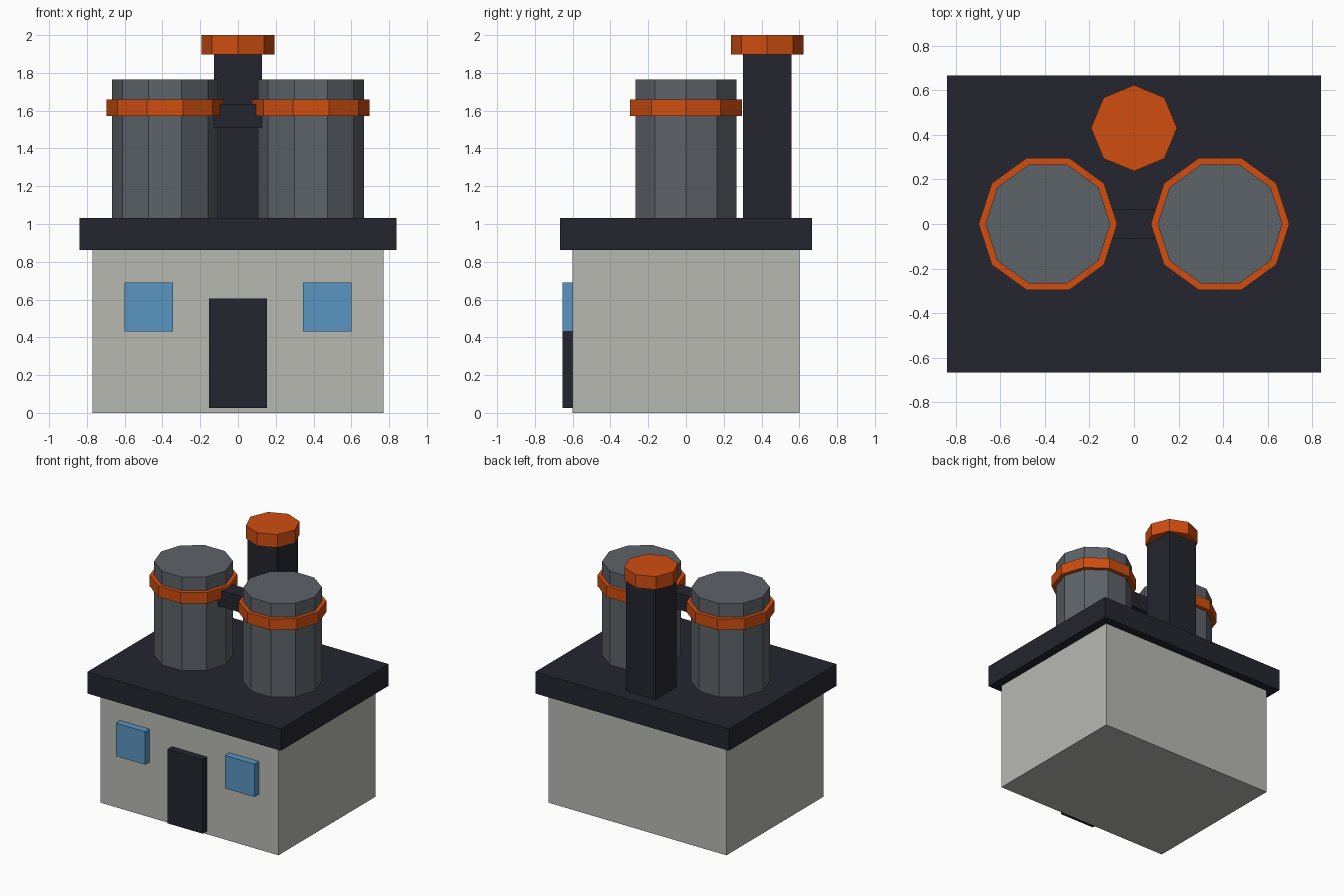
import bpy
import bmesh
import math
from mathutils import Matrix

cube = bpy.data.objects.get("Cube")
if cube:
    bpy.data.objects.remove(cube, do_unlink=True)


def material(name, r, g, b):
    mat = bpy.data.materials.new(name)
    mat.use_nodes = True
    mat.diffuse_color = (r, g, b, 1)
    mat.node_tree.nodes["Principled BSDF"].inputs["Base Color"].default_value = (r, g, b, 1)
    return mat


wall = material("pale_wall", 0.48, 0.48, 0.45)
dark = material("dark_navy", 0.018, 0.018, 0.029)
orange = material("orange", 0.62, 0.075, 0.005)
steel = material("steel_grey", 0.11, 0.125, 0.14)
blue = material("window_blue", 0.1, 0.3, 0.53)


def finish(name, bm, mat):
    mesh = bpy.data.meshes.new(name)
    bm.to_mesh(mesh)
    bm.free()
    mesh.materials.append(mat)
    obj = bpy.data.objects.new(name, mesh)
    bpy.context.collection.objects.link(obj)
    return obj


def box(name, mat, xs, ys, zs):
    """Box spanning the given (min, max) ranges."""
    spans = (xs, ys, zs)
    centre = [(lo + hi) / 2 for lo, hi in spans]
    size = [hi - lo for lo, hi in spans]
    bm = bmesh.new()
    bmesh.ops.create_cube(bm, size=1, matrix=Matrix.Translation(centre) @ Matrix.Diagonal((*size, 1)))
    return finish(name, bm, mat)


def prism(name, mat, sides, radius, x, y, zs):
    """Upright flat-sided cylinder with a corner on the x axis."""
    bm = bmesh.new()
    ring = [bm.verts.new((x + radius * math.cos(math.tau * i / sides),
                          y + radius * math.sin(math.tau * i / sides), zs[0]))
            for i in range(sides)]
    base = bm.faces.new(ring)
    top = bmesh.ops.extrude_face_region(bm, geom=[base], use_keep_orig=True)
    verts = [v for v in top["geom"] if isinstance(v, bmesh.types.BMVert)]
    bmesh.ops.translate(bm, verts=verts, vec=(0, 0, zs[1] - zs[0]))
    bmesh.ops.recalc_face_normals(bm, faces=bm.faces)
    return finish(name, bm, mat)


# Building
box("walls", wall, (-0.77, 0.77), (-0.6, 0.6), (0, 0.865))
box("roof_slab", dark, (-0.838, 0.838), (-0.666, 0.666), (0.862, 1.032))
box("door", dark, (-0.153, 0.153), (-0.655, -0.59), (0.025, 0.605))

# Windows and banded tanks on both sides
for side, s in (("left", 1), ("right", -1)):
    box(side + "_window", blue, sorted((s * 0.345, s * 0.6)), (-0.655, -0.59), (0.432, 0.69))
    prism(side + "_tank", steel, 10, 0.28, s * 0.386, 0, (1.02, 1.765))
    prism(side + "_tank_band", orange, 10, 0.311, s * 0.386, 0, (1.572, 1.658))

# Duct joining the tanks
box("tank_duct", dark, (-0.19, 0.19), (-0.065, 0.065), (1.508, 1.636))

# Chimney
box("chimney", dark, (-0.128, 0.128), (0.302, 0.558), (1.02, 1.9))
prism("chimney_cap", orange, 8, 0.193, 0, 0.43, (1.897, 2.0))
